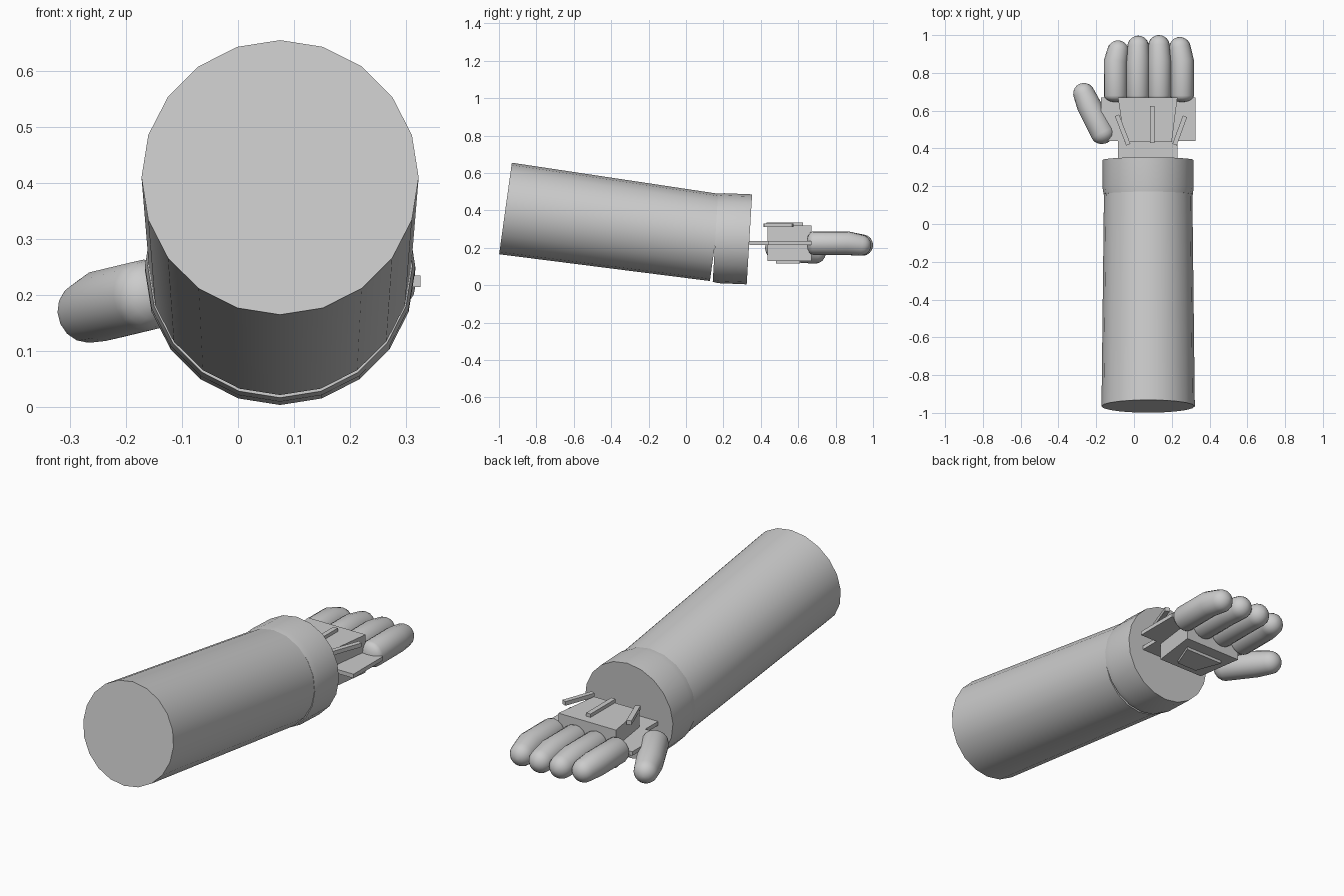
import bpy, bmesh, math
from mathutils import Vector

if "Cube" in bpy.data.objects:
    bpy.data.objects.remove(bpy.data.objects["Cube"])

grey = bpy.data.materials.new("plain_grey")
grey.diffuse_color = (0.6, 0.6, 0.6, 1)
grey.use_nodes = True
grey.node_tree.nodes["Principled BSDF"].inputs["Base Color"].default_value = grey.diffuse_color


def finish(name, bm, angle=40):
    """Turn a bmesh into a named, smooth-by-angle object."""
    bmesh.ops.recalc_face_normals(bm, faces=bm.faces)
    me = bpy.data.meshes.new(name)
    bm.to_mesh(me)
    bm.free()
    me.materials.append(grey)
    ob = bpy.data.objects.new(name, me)
    bpy.context.collection.objects.link(ob)
    bpy.ops.object.select_all(action='DESELECT')
    bpy.context.view_layer.objects.active = ob
    ob.select_set(True)
    bpy.ops.object.shade_smooth_by_angle(angle=math.radians(angle))
    return ob


def tube(name, rings, sides):
    """Loft closed rings given as (centre, axis, radius)."""
    bm = bmesh.new()
    loops = []
    for c, axis, r in rings:
        d = Vector(axis).normalized()
        u = d.cross(Vector((0, 0, 1))).normalized()
        v = u.cross(d)
        loops.append([bm.verts.new(Vector(c) + r * (math.cos(t) * u + math.sin(t) * v))
                      for t in (2 * math.pi * i / sides for i in range(sides))])
    for a, b in zip(loops, loops[1:]):
        for i in range(sides):
            j = (i + 1) % sides
            bm.faces.new((a[i], a[j], b[j], b[i]))
    bm.faces.new(loops[0])
    bm.faces.new(loops[-1])
    return finish(name, bm)


def digit(name, base, knuckle, tip, r0, r1, base_round):
    """Rounded digit with one bend at the knuckle."""
    base, knuckle, tip = map(Vector, (base, knuckle, tip))
    d0, d1 = (knuckle - base).normalized(), (tip - knuckle).normalized()
    rings = []
    for k in range(5):
        a = math.radians(8 + 82 * k / 4)
        rings.append((base - d0 * base_round * math.cos(a), d0, r0 * math.sin(a)))
    rings.append((knuckle, d0 + d1, r0))
    for k in range(6):
        a = math.radians(90 - 84 * k / 5)
        rings.append((tip + d1 * r1 * math.cos(a), d1, r1 * math.sin(a)))
    return tube(name, rings, 16)


def prism(name, outline, z0, z1):
    """Extrude a flat outline upwards."""
    bm = bmesh.new()
    lo = [bm.verts.new((x, y, z0)) for x, y in outline]
    hi = [bm.verts.new((x, y, z1)) for x, y in outline]
    bm.faces.new(lo)
    bm.faces.new(hi)
    n = len(lo)
    for i in range(n):
        j = (i + 1) % n
        bm.faces.new((lo[i], lo[j], hi[j], hi[i]))
    return finish(name, bm, 25)


CX = 0.075

# Sloping sleeve and the cuff at its end
slope = (0, 1, -0.139)
tube("sleeve", [((CX, -0.965, 0.41), slope, 0.247),
                ((CX, 0.16, 0.254), slope, 0.234)], 20)
level = (0, 1, -0.06)
tube("cuff", [((CX, 0.157, 0.253), level, 0.236),
              ((CX, 0.19, 0.251), level, 0.241),
              ((CX, 0.339, 0.245), level, 0.241)], 20)

# Flat wrist plate, widening beside the palm
prism("wrist_plate", [(-0.085, 0.34), (0.23, 0.34), (0.23, 0.44), (0.325, 0.44),
                      (0.325, 0.67), (-0.175, 0.67), (-0.175, 0.44), (-0.085, 0.44)],
      0.215, 0.235)

# Palm block and the pad underneath
prism("palm", [(-0.05, 0.435), (0.20, 0.435), (0.23, 0.67), (-0.085, 0.67)], 0.13, 0.318)
prism("palm_pad", [(0.02, 0.48), (0.13, 0.48), (0.18, 0.61), (-0.03, 0.61)], 0.115, 0.135)

# Raised bars on the back of the hand
for name, a, b, z in (("left_bar", (-0.03, 0.42), (-0.09, 0.575), 0.31),
                      ("middle_bar", (0.097, 0.43), (0.097, 0.625), 0.315),
                      ("right_bar", (0.215, 0.42), (0.27, 0.57), 0.31)):
    a, b = Vector(a), Vector(b)
    d = (b - a).normalized()
    s = Vector((d.y, -d.x)) * 0.012
    prism(name, [a - s, a + s, b + s, b - s], z, z + 0.02)

# Four fingers: base x, tip x, reach
for i, (xb, xt, reach) in enumerate(((-0.097, -0.085, 0.972), (0.02, 0.022, 0.997),
                                     (0.135, 0.132, 1.0), (0.255, 0.243, 0.99))):
    digit("finger_%d" % (i + 1), (xb, 0.68, 0.225), (xb, 0.86, 0.225),
          (xt, reach - 0.057, 0.214), 0.063, 0.057, 0.035)

# Thumb
digit("thumb", (-0.165, 0.48, 0.2), (-0.24, 0.63, 0.182), (-0.265, 0.69, 0.172),
      0.064, 0.057, 0.055)
